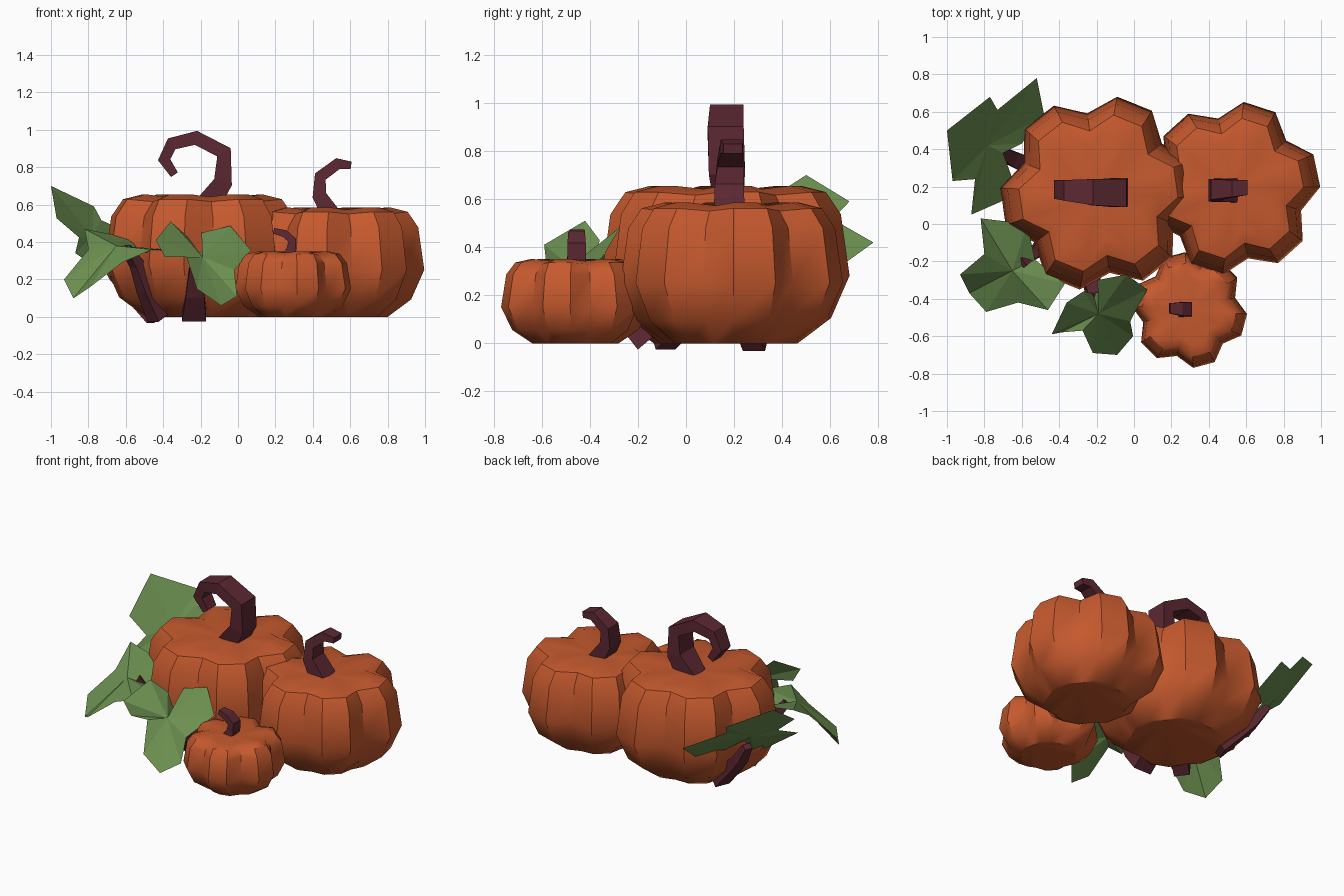
import bpy, bmesh
from math import radians, cos, sin
from mathutils import Vector


def material(name, rgb):
    m = bpy.data.materials.new(name)
    m.diffuse_color = (*rgb, 1)
    return m


ORANGE = material("orange", (0.56, 0.10, 0.027))
PURPLE = material("dark_stem", (0.107, 0.021, 0.032))
GREEN = material("leaf_green", (0.147, 0.275, 0.08))


def finish(name, bm, mat, angle=None, normals=True):
    if normals:
        bmesh.ops.recalc_face_normals(bm, faces=bm.faces)
    me = bpy.data.meshes.new(name)
    bm.to_mesh(me)
    bm.free()
    me.materials.append(mat)
    if angle:
        me.shade_smooth()
        me.set_sharp_from_angle(angle=radians(angle))
    ob = bpy.data.objects.new(name, me)
    bpy.context.collection.objects.link(ob)
    return ob


# Pumpkin profile: (radius, height, groove depth) as fractions
PROFILE = [(0.58, 0, 0.90), (0.85, 0.16, 0.85), (1, 0.43, 0.82),
           (0.93, 0.82, 0.81), (0.81, 0.96, 0.79), (0.61, 1, 0.77)]


def pumpkin(name, cx, cy, radius, height, phase):
    """Six lobes, each with a groove point and two outer corners."""
    bm = bmesh.new()
    rings = []
    for r, z, groove in PROFILE:
        ring = []
        for lobe in range(6):
            for off, k in ((-30, groove), (-11, 1), (11, 1)):
                a = radians(phase + lobe * 60 + off)
                dip = 0.98 if (off == -30 and z > 0.9) else 1
                ring.append(bm.verts.new((cx + radius * r * k * cos(a),
                                          cy + radius * r * k * sin(a),
                                          height * z * dip)))
        rings.append(ring)
    n = len(rings[0])
    for lo, hi in zip(rings, rings[1:]):
        for i in range(n):
            j = (i + 1) % n
            bm.faces.new((lo[i], lo[j], hi[j], hi[i]))
    bm.faces.new(rings[0][::-1])
    # sunken cap
    mid = bm.verts.new((cx, cy, height * 0.94))
    for i in range(n):
        bm.faces.new((rings[-1][i], rings[-1][(i + 1) % n], mid))
    finish(name, bm, ORANGE, 38)


def sweep(name, pts, side):
    """Rectangular tube; pts are (x, y, z, half thickness, half width)."""
    bm = bmesh.new()
    pos = [Vector(p[:3]) for p in pts]
    side = Vector(side).normalized()
    rings = []
    for i, p in enumerate(pts):
        t = (pos[min(i + 1, len(pos) - 1)] - pos[max(i - 1, 0)]).normalized()
        nrm = t.cross(side).normalized()
        rings.append([bm.verts.new(pos[i] + nrm * p[3] * a + side * p[4] * b)
                      for a, b in ((-1, -1), (1, -1), (1, 1), (-1, 1))])
    for lo, hi in zip(rings, rings[1:]):
        for i in range(4):
            j = (i + 1) % 4
            bm.faces.new((lo[i], lo[j], hi[j], hi[i]))
    bm.faces.new(rings[0])
    bm.faces.new(rings[-1])
    finish(name, bm, PURPLE)


def leaf(name, centre, outline):
    """Single-sided folded leaf, fanned from a raised midrib point."""
    bm = bmesh.new()
    c = bm.verts.new(centre)
    vs = [bm.verts.new(p) for p in outline]
    for a, b in zip(vs, vs[1:] + vs[:1]):
        bm.faces.new((c, a, b))
    bmesh.ops.recalc_face_normals(bm, faces=bm.faces)
    if sum(f.normal.z for f in bm.faces) < 0:
        bmesh.ops.reverse_faces(bm, faces=bm.faces)
    finish(name, bm, GREEN, normals=False)


# Pumpkins
pumpkin("large_pumpkin", -0.19, 0.165, 0.525, 0.655, 68)
pumpkin("medium_pumpkin", 0.53, 0.19, 0.466, 0.585, 72)
pumpkin("small_pumpkin", 0.295, -0.46, 0.31, 0.35, 45)

# Curled stems
sweep("large_stem", [(-0.19, 0.18, 0.56, 0.07, 0.055), (-0.08, 0.17, 0.72, 0.05, 0.075),
                     (-0.075, 0.165, 0.88, 0.042, 0.075), (-0.225, 0.17, 0.957, 0.038, 0.07),
                     (-0.355, 0.18, 0.925, 0.035, 0.055), (-0.395, 0.185, 0.84, 0.033, 0.05),
                     (-0.34, 0.185, 0.76, 0.022, 0.045)], (0, 1, 0))
sweep("medium_stem", [(0.52, 0.18, 0.51, 0.055, 0.065), (0.435, 0.18, 0.65, 0.038, 0.06),
                      (0.44, 0.185, 0.75, 0.033, 0.055), (0.535, 0.19, 0.82, 0.03, 0.045),
                      (0.605, 0.195, 0.81, 0.02, 0.04)], (0, 1, 0))
sweep("small_stem", [(0.25, -0.46, 0.30, 0.03, 0.04), (0.285, -0.455, 0.36, 0.025, 0.038),
                     (0.29, -0.455, 0.41, 0.022, 0.038), (0.25, -0.455, 0.445, 0.02, 0.035),
                     (0.19, -0.45, 0.46, 0.015, 0.028)], (0, 1, 0))

# Vines rising from under the large pumpkin to each leaf
sweep("left_vine", [(-0.42, -0.06, 0.0, 0.05, 0.05), (-0.49, -0.12, 0.15, 0.04, 0.04),
                    (-0.54, -0.16, 0.28, 0.03, 0.03), (-0.60, -0.21, 0.37, 0.02, 0.025)], (0.6, -0.8, 0))
sweep("front_vine", [(-0.235, -0.17, 0.0, 0.04, 0.065), (-0.23, -0.27, 0.12, 0.035, 0.05),
                     (-0.225, -0.33, 0.23, 0.03, 0.04), (-0.22, -0.39, 0.33, 0.02, 0.025)], (1, 0, 0))
sweep("back_vine", [(-0.44, 0.27, 0.0, 0.045, 0.05), (-0.56, 0.31, 0.12, 0.035, 0.045),
                    (-0.65, 0.35, 0.22, 0.03, 0.04), (-0.73, 0.39, 0.34, 0.02, 0.025)], (0.4, 0.9, 0))

# Folded leaves
leaf("left_leaf", (-0.65, -0.25, 0.38),
     [(-0.53, -0.19, 0.34), (-0.57, 0, 0.42), (-0.82, 0.03, 0.47), (-0.80, -0.16, 0.36),
      (-0.93, -0.27, 0.20), (-0.88, -0.37, 0.10), (-0.79, -0.47, 0.16), (-0.62, -0.42, 0.29),
      (-0.46, -0.46, 0.36), (-0.37, -0.32, 0.36)])
leaf("front_leaf", (-0.19, -0.48, 0.32),
     [(-0.22, -0.37, 0.33), (-0.16, -0.36, 0.38), (-0.195, -0.30, 0.45), (-0.04, -0.27, 0.487),
      (0.07, -0.35, 0.355), (-0.02, -0.52, 0.25), (-0.005, -0.60, 0.11), (-0.09, -0.70, 0.06),
      (-0.22, -0.69, 0.15), (-0.275, -0.57, 0.32), (-0.39, -0.58, 0.32), (-0.44, -0.59, 0.41),
      (-0.36, -0.42, 0.51), (-0.27, -0.36, 0.43)])
BACK = [(-0.70, 0.38), (-0.60, 0.43), (-0.48, 0.58), (-0.52, 0.78), (-0.73, 0.61), (-0.77, 0.68),
        (-1.0, 0.5), (-0.97, 0.23), (-0.85, 0.24), (-0.87, 0.05), (-0.62, 0.16)]
leaf("back_leaf", (-0.78, 0.42, 0.43),
     [(x, y, 0.36 - 0.9 * (x + 0.7) + 0.54 * (y - 0.37)) for x, y in BACK])
